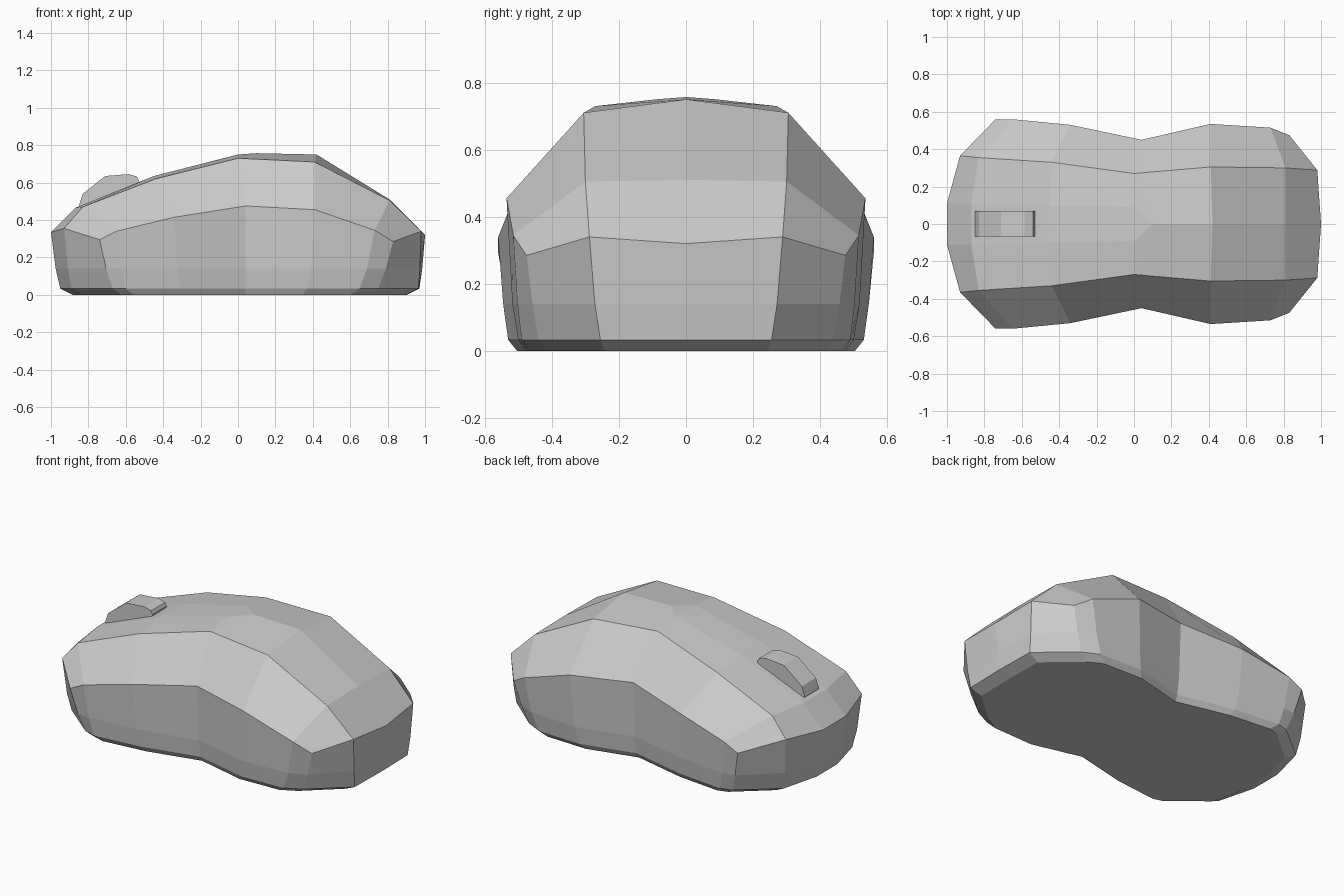
import bpy, bmesh
from mathutils import Vector

cube = bpy.data.objects.get("Cube")
if cube:
    bpy.data.objects.remove(cube)

grey = bpy.data.materials.new("light grey")
grey.use_nodes = True
colour = (0.6, 0.6, 0.6, 1)
grey.diffuse_color = colour
grey.node_tree.nodes["Principled BSDF"].inputs["Base Color"].default_value = colour


def finish(bm, name):
    bmesh.ops.remove_doubles(bm, verts=bm.verts[:], dist=0.0005)
    bmesh.ops.recalc_face_normals(bm, faces=bm.faces[:])
    mesh = bpy.data.meshes.new(name)
    bm.to_mesh(mesh)
    bm.free()
    mesh.materials.append(grey)
    obj = bpy.data.objects.new(name, mesh)
    bpy.context.collection.objects.link(obj)
    return obj


def add_strip(bm, row_a, row_b, closed=False):
    a = [bm.verts.new(p) for p in row_a]
    b = [bm.verts.new(p) for p in row_b]
    n = len(a)
    for i in range(n if closed else n - 1):
        j = (i + 1) % n
        bm.faces.new((a[i], a[j], b[j], b[i]))


def flip(p):
    return Vector((p[0], -p[1], p[2]))


# Long contour lines of the shell, nose to tail
shoulder = [(-.74, .56, .295), (-.65, .56, .34), (-.34, .53, .415), (.04, .45, .475),
            (.41, .535, .455), (.73, .515, .345), (.83, .475, .285)]
ridge = [(-.93, .365, .355), (-.83, .355, .47), (-.44, .33, .62), (0, .27, .73),
         (.41, .305, .71), (.81, .3, .505), (.98, .288, .34)]
crown = [(-1, .11, .335), (-.87, .11, .465), (-.45, .1, .635), (0, .09, .75),
         (.42, 0, .75), (.81, 0, .51), (1, 0, .32)]

# Outline of the lip just above the base, following the wall corners
lip = [(-.95, .1), (-.89, .33), (-.67, .51), (-.6, .53), (-.31, .5), (.04, .42),
       (.37, .5), (.65, .49), (.75, .44), (.965, .255), (.97, 0)]

# Upper shell, where the crown panel narrows to a point on the top
bm = bmesh.new()
peak = (.1, 0, .757)
ridge_rows = ridge[:4] + ridge[3:]
crown_rows = crown[:4] + [peak] + crown[4:]
for side in (Vector, flip):
    add_strip(bm, [side(p) for p in shoulder], [side(p) for p in ridge])
    add_strip(bm, [side(p) for p in ridge_rows], [side(p) for p in crown_rows])
add_strip(bm, crown_rows, [flip(p) for p in crown_rows])

# Side wall, lip and flat base
rim = [crown[0], ridge[0]] + shoulder + [ridge[-1], crown[-1]]
rim = [Vector(p) for p in rim]
low = [Vector((x, y, .033)) for x, y in lip]
middle = []
for top, foot in zip(rim, low):
    p = foot.lerp(top, .5)
    p.z = .14
    middle.append(p)
base = [Vector((p.x * .93, p.y * .95, 0)) for p in low]


def full_loop(half):
    return half + [flip(p) for p in reversed(half[:-1])]


loops = [full_loop(r) for r in (rim, middle, low, base)]
for upper, lower in zip(loops, loops[1:]):
    add_strip(bm, upper, lower, closed=True)
bm.faces.new([bm.verts.new(p) for p in loops[-1]])
finish(bm, "mouse_shell")

# Scroll wheel, a faceted block set in the nose
profile = [(-.85, .48), (-.83, .54), (-.71, .635), (-.585, .645), (-.54, .632),
           (-.53, .612), (-.545, .56), (-.8, .42)]
bm = bmesh.new()
sides = [[Vector((x, y, z)) for x, z in profile] for y in (-.066, .07)]
add_strip(bm, *sides, closed=True)
for side in sides:
    bm.faces.new([bm.verts.new(p) for p in side])
finish(bm, "scroll_wheel")
